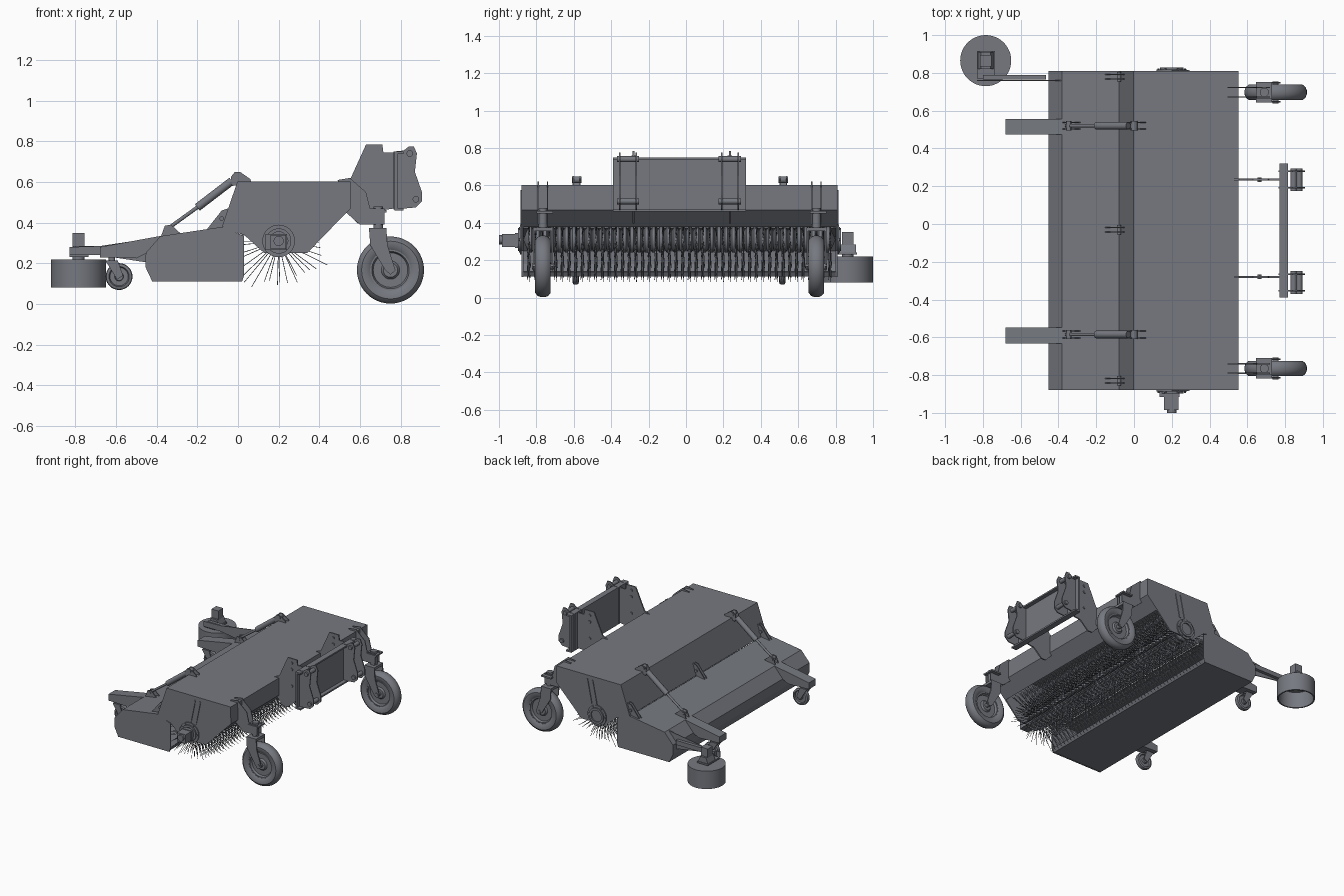
import bpy, bmesh, math, random
from mathutils import Vector, Matrix

random.seed(4)
if "Cube" in bpy.data.objects:
    bpy.data.objects.remove(bpy.data.objects["Cube"])

GREY = (0.18, 0.19, 0.215, 1)
paint = bpy.data.materials.new("slate_grey")
paint.use_nodes = True
paint.diffuse_color = GREY
paint.node_tree.nodes["Principled BSDF"].inputs["Base Color"].default_value = GREY


def finish(name, bm, smooth=False):
    bmesh.ops.recalc_face_normals(bm, faces=bm.faces)
    mesh = bpy.data.meshes.new(name)
    bm.to_mesh(mesh)
    bm.free()
    mesh.materials.append(paint)
    ob = bpy.data.objects.new(name, mesh)
    bpy.context.collection.objects.link(ob)
    if smooth:
        bpy.ops.object.select_all(action='DESELECT')
        ob.select_set(True)
        bpy.context.view_layer.objects.active = ob
        bpy.ops.object.shade_smooth_by_angle(angle=math.radians(35))
    return ob


def plate(name, pts, y0, y1):
    """Side outline (x, z) extruded from y0 to y1."""
    bm = bmesh.new()
    face = bm.faces.new([bm.verts.new((x, y0, z)) for x, z in pts])
    new = bmesh.ops.extrude_face_region(bm, geom=[face])["geom"]
    bmesh.ops.translate(bm, vec=(0, y1 - y0, 0),
                        verts=[v for v in new if isinstance(v, bmesh.types.BMVert)])
    return finish(name, bm)


def sheet(name, pts, y0, y1):
    """Bent sheet metal following an open side outline."""
    bm = bmesh.new()
    rows = [[bm.verts.new((x, y, z)) for x, z in pts] for y in (y0, y1)]
    for i in range(len(pts) - 1):
        bm.faces.new((rows[0][i], rows[0][i + 1], rows[1][i + 1], rows[1][i]))
    ob = finish(name, bm)
    mod = ob.modifiers.new("thickness", 'SOLIDIFY')
    mod.thickness = 0.008
    mod.offset = 0
    return ob


def box(name, x0, x1, y0, y1, z0, z1):
    return plate(name, [(x0, z0), (x1, z0), (x1, z1), (x0, z1)], y0, y1)


def rod(name, a, b, r, sides=16):
    a, b = Vector(a), Vector(b)
    d = b - a
    bm = bmesh.new()
    turn = Vector((0, 0, 1)).rotation_difference(d).to_matrix().to_4x4()
    bmesh.ops.create_cone(bm, cap_ends=True, segments=sides, radius1=r, radius2=r,
                          depth=d.length, matrix=Matrix.Translation((a + b) / 2) @ turn)
    return finish(name, bm, True)


def lathe(name, profile, centre, axis='Y', closed=True, steps=40):
    """Profile of (radius, offset along axis) turned about the axis."""
    bm = bmesh.new()
    cx, cy, cz = centre
    place = (lambda r, h: (cx + r, cy + h, cz)) if axis == 'Y' else (lambda r, h: (cx + r, cy, cz + h))
    vs = [bm.verts.new(place(r, h)) for r, h in profile]
    pairs = list(zip(vs, vs[1:]))
    if closed:
        pairs.append((vs[-1], vs[0]))
    edges = [bm.edges.new(p) for p in pairs]
    bmesh.ops.spin(bm, geom=vs + edges, cent=centre, angle=math.tau, steps=steps,
                   axis=(0, 1, 0) if axis == 'Y' else (0, 0, 1))
    bmesh.ops.remove_doubles(bm, verts=bm.verts, dist=0.0002)
    return finish(name, bm, True)


Y0, Y1 = -0.88, 0.81          # ends of the sweeper body
BX, BZ = 0.2, 0.31            # brush axis

# Hood over the brush
sheet("hood_shell", [(-0.075, 0.38), (0, 0.6), (0.55, 0.6), (0.55, 0.47), (0.46, 0.38)], Y0, Y1)
hood_side = [(-0.078, 0.37), (0, 0.603), (0.553, 0.603), (0.553, 0.47), (0.34, 0.25),
             (0.13, 0.25), (0.03, 0.34)]
# Collector pan in front of the brush
sheet("collector_shell", [(-0.08, 0.375), (-0.38, 0.33), (-0.45, 0.25), (-0.45, 0.18),
                          (-0.42, 0.115), (0.01, 0.115), (0.025, 0.14)], Y0, Y1)
pan_side = [(-0.08, 0.378), (-0.38, 0.334), (-0.453, 0.25), (-0.453, 0.18), (-0.422, 0.11),
            (0.02, 0.11), (0.03, 0.14), (0.03, 0.335)]
for name, y, out in (("front", Y0, -1), ("back", Y1, 1)):
    plate(name + "_hood_side", hood_side, y, y - out * 0.01)
    plate(name + "_collector_side", pan_side, y, y - out * 0.01)
    # Bearing flange and adjuster slots on each end
    rod(name + "_bearing_plate", (BX, y, BZ), (BX, y + out * 0.008, BZ), 0.08, 32)
    lathe(name + "_bearing_ring", [(0.045, 0), (0.062, 0), (0.062, out * 0.018), (0.045, out * 0.018)],
          (BX, y, BZ))
    for i in range(2):
        s = 0.045 * i
        plate(name + "_adjuster_slot", [(BX + s, 0.39), (BX + s + 0.012, 0.39), (BX + s + 0.05, 0.575),
                                        (BX + s + 0.038, 0.575)], y, y + out * 0.005)
    for k in range(6):
        a = k * math.tau / 6
        p = (BX + 0.07 * math.cos(a), y, BZ + 0.07 * math.sin(a))
        rod(name + "_flange_bolt", p, (p[0], y + out * 0.014, p[2]), 0.007, 6)

# Drive motor on the front end
box("drive_motor", 0.16, 0.235, -0.985, Y0, 0.27, 0.34)
box("drive_motor_cap", 0.135, 0.24, -0.915, Y0, 0.265, 0.345)
rod("drive_motor_shaft", (BX, -1.0, BZ), (BX, Y0, BZ), 0.025)

# Ribbed brush core
ribs = [(0.0, Y0 + 0.01)]
count = 42
pitch = (Y1 - Y0 - 0.06) / count
for i in range(count):
    y = Y0 + 0.03 + i * pitch
    ribs += [(0.052, y), (0.07, y + pitch * 0.25), (0.07, y + pitch * 0.65), (0.052, y + pitch * 0.9)]
ribs.append((0.0, Y1 - 0.01))
lathe("brush_core", ribs, (BX, 0, BZ), closed=False, steps=20)

# One ring of bristles repeated along the core
bm = bmesh.new()
for k in range(42):
    a = (k + random.uniform(-0.35, 0.35)) * math.tau / 42
    length = random.uniform(0.19, 0.268)
    d = Vector((math.cos(a), random.uniform(-0.04, 0.04), math.sin(a)))
    base = Vector((BX, Y0 + 0.04, BZ))
    turn = Vector((0, 0, 1)).rotation_difference(d).to_matrix().to_4x4()
    bmesh.ops.create_cone(bm, segments=3, radius1=0.0022, radius2=0.0018, depth=length - 0.05,
                          matrix=Matrix.Translation(base + d * (length + 0.05) / 2) @ turn)
bristles = finish("brush_bristles", bm)
arr = bristles.modifiers.new("rings", 'ARRAY')
arr.use_relative_offset = False
arr.use_constant_offset = True
arr.count = 46
arr.constant_offset_displace = (0, (Y1 - Y0 - 0.08) / 45, 0)

# Large caster wheels with forks and brackets
half = [(0.1, 0.028), (0.118, 0.04), (0.142, 0.041), (0.158, 0.028), (0.165, 0.01)]
tyre = half + [(r, -h) for r, h in reversed(half)]
half_rim = [(0.0, 0.022), (0.035, 0.022), (0.045, 0.01), (0.085, 0.01), (0.092, 0.026), (0.105, 0.026)]
rim = half_rim + [(r, -h) for r, h in reversed(half_rim)]
bracket = [(0.49, 0.61), (0.55, 0.62), (0.63, 0.55), (0.65, 0.47), (0.72, 0.47), (0.72, 0.39),
           (0.6, 0.39), (0.52, 0.46)]
for side, y in (("front", -0.765), ("back", 0.697)):
    lathe(side + "_caster_tyre", tyre, (0.75, y, 0.167), steps=48)
    lathe(side + "_caster_rim", rim, (0.75, y, 0.167), closed=False)
    rod(side + "_caster_axle", (0.75, y - 0.058, 0.167), (0.75, y + 0.058, 0.167), 0.016)
    for s in (-1, 1):
        plate(side + "_caster_fork", [(0.645, 0.37), (0.73, 0.37), (0.735, 0.29), (0.775, 0.165),
                                      (0.75, 0.145), (0.725, 0.165), (0.65, 0.29)],
              y + s * 0.046, y + s * 0.054)
        plate(side + "_caster_bracket", bracket, y + s * 0.022, y + s * 0.028)
    box(side + "_caster_crown", 0.645, 0.73, y - 0.054, y + 0.054, 0.355, 0.375)
    rod(side + "_caster_stem", (0.69, y, 0.37), (0.69, y, 0.48), 0.024)
    box(side + "_caster_mount", 0.645, 0.73, y - 0.035, y + 0.055, 0.45, 0.462)

# Coupling frame at the rear
box("coupling_plate", 0.77, 0.785, -0.39, 0.32, 0.46, 0.75)
box("coupling_top_lip", 0.77, 0.815, -0.39, 0.32, 0.738, 0.75)
box("coupling_bottom_lip", 0.77, 0.815, -0.39, 0.32, 0.46, 0.472)
arm = [(0.5, 0.6), (0.555, 0.62), (0.63, 0.785), (0.71, 0.785), (0.715, 0.745), (0.77, 0.745),
       (0.77, 0.47), (0.7, 0.46), (0.63, 0.395), (0.59, 0.395), (0.52, 0.47)]
ear = [(0.765, 0.75), (0.815, 0.755), (0.84, 0.775), (0.865, 0.775), (0.88, 0.74), (0.87, 0.65),
       (0.905, 0.55), (0.905, 0.505), (0.875, 0.475), (0.765, 0.465)]
for side, y in (("front", -0.28), ("back", 0.235)):
    plate(side + "_coupling_arm", arm, y - 0.005, y + 0.005)
    for z in (0.57, 0.7, 0.75):
        rod(side + "_arm_bolt", (0.665, y - 0.012, z), (0.665, y + 0.012, z), 0.011, 8)
for side, y in (("front", -0.31), ("back", 0.235)):
    for s in (-1, 1):
        plate(side + "_coupling_ear", ear, y + s * 0.04, y + s * 0.048)
    for x, z in ((0.845, 0.74), (0.875, 0.515)):
        rod(side + "_coupling_pin", (x, y - 0.06, z), (x, y + 0.06, z), 0.016)

# Hinges between hood and collector
for y in (-0.83, -0.03, 0.78):
    for s in (-1, 1):
        plate("hinge_ear", [(-0.155, 0.365), (-0.08, 0.46), (-0.05, 0.47), (-0.05, 0.4), (-0.075, 0.375)],
              y + s * 0.012 - 0.003, y + s * 0.012 + 0.003)
    rod("hinge_pin", (-0.08, y - 0.025, 0.42), (-0.08, y + 0.025, 0.42), 0.011)

# Lift cylinders, support beams and small casters
for side, y in (("front", -0.585), ("back", 0.52)):
    rod(side + "_cylinder_rod", (-0.36, y, 0.36), (-0.18, y, 0.49), 0.009)
    rod(side + "_cylinder_body", (-0.2, y, 0.475), (-0.03, y, 0.605), 0.02)
    rod(side + "_cylinder_top_pin", (0, y - 0.025, 0.63), (0, y + 0.025, 0.63), 0.018)
    rod(side + "_cylinder_low_pin", (-0.345, y - 0.025, 0.37), (-0.345, y + 0.025, 0.37), 0.014)
    for s in (-1, 1):
        e = y + s * 0.018
        plate(side + "_top_lug", [(-0.03, 0.58), (0.065, 0.6), (0.06, 0.615), (0.01, 0.65), (-0.015, 0.65),
                                  (-0.035, 0.625)], e - 0.003, e + 0.003)
        plate(side + "_low_lug", [(-0.38, 0.33), (-0.28, 0.345), (-0.33, 0.39), (-0.36, 0.385)],
              e - 0.003, e + 0.003)
    b = y - 0.005
    plate(side + "_support_beam", [(-0.68, 0.28), (-0.38, 0.335), (-0.45, 0.25), (-0.5, 0.225), (-0.68, 0.23)],
          b - 0.042, b + 0.042)
    rod(side + "_small_stem", (-0.62, b, 0.2), (-0.62, b, 0.24), 0.016)
    box(side + "_small_crown", -0.65, -0.59, b - 0.03, b + 0.03, 0.205, 0.215)
    for s in (-1, 1):
        plate(side + "_small_fork", [(-0.65, 0.21), (-0.59, 0.21), (-0.565, 0.14), (-0.595, 0.12)],
              b + s * 0.024, b + s * 0.03)
    lathe(side + "_small_wheel", [(0, -0.022), (0.02, -0.022), (0.022, -0.008), (0.045, -0.008), (0.05, -0.018),
                                  (0.063, -0.014), (0.066, 0), (0.063, 0.014), (0.05, 0.018), (0.045, 0.008),
                                  (0.022, 0.008), (0.02, 0.022), (0, 0.022)],
          (-0.585, b, 0.135), closed=False, steps=32)

# Side brush with motor and swing arm
DX, DY = -0.785, 0.865
lathe("side_brush_drum", [(0, 0.205), (0.125, 0.205), (0.125, 0.08), (0.135, 0.08), (0.135, 0.22), (0, 0.22)],
      (DX, DY, 0), axis='Z', closed=False, steps=48)
plate("side_brush_motor_base", [(-0.83, 0.235), (-0.74, 0.235), (-0.76, 0.285), (-0.81, 0.285)], DY - 0.045, DY + 0.045)
box("side_brush_motor", -0.815, -0.755, DY - 0.03, DY + 0.03, 0.28, 0.35)
rod("side_brush_shaft", (DX, DY, 0.2), (DX, DY, 0.25), 0.03)
box("side_brush_mount", -0.83, -0.735, 0.77, DY + 0.05, 0.23, 0.242)
box("swing_arm", -0.8, -0.465, 0.765, 0.79, 0.25, 0.285)
plate("swing_arm_plate", [(-0.83, 0.24), (-0.68, 0.24), (-0.42, 0.2), (-0.38, 0.33), (-0.68, 0.285), (-0.83, 0.28)],
      0.757, 0.763)
